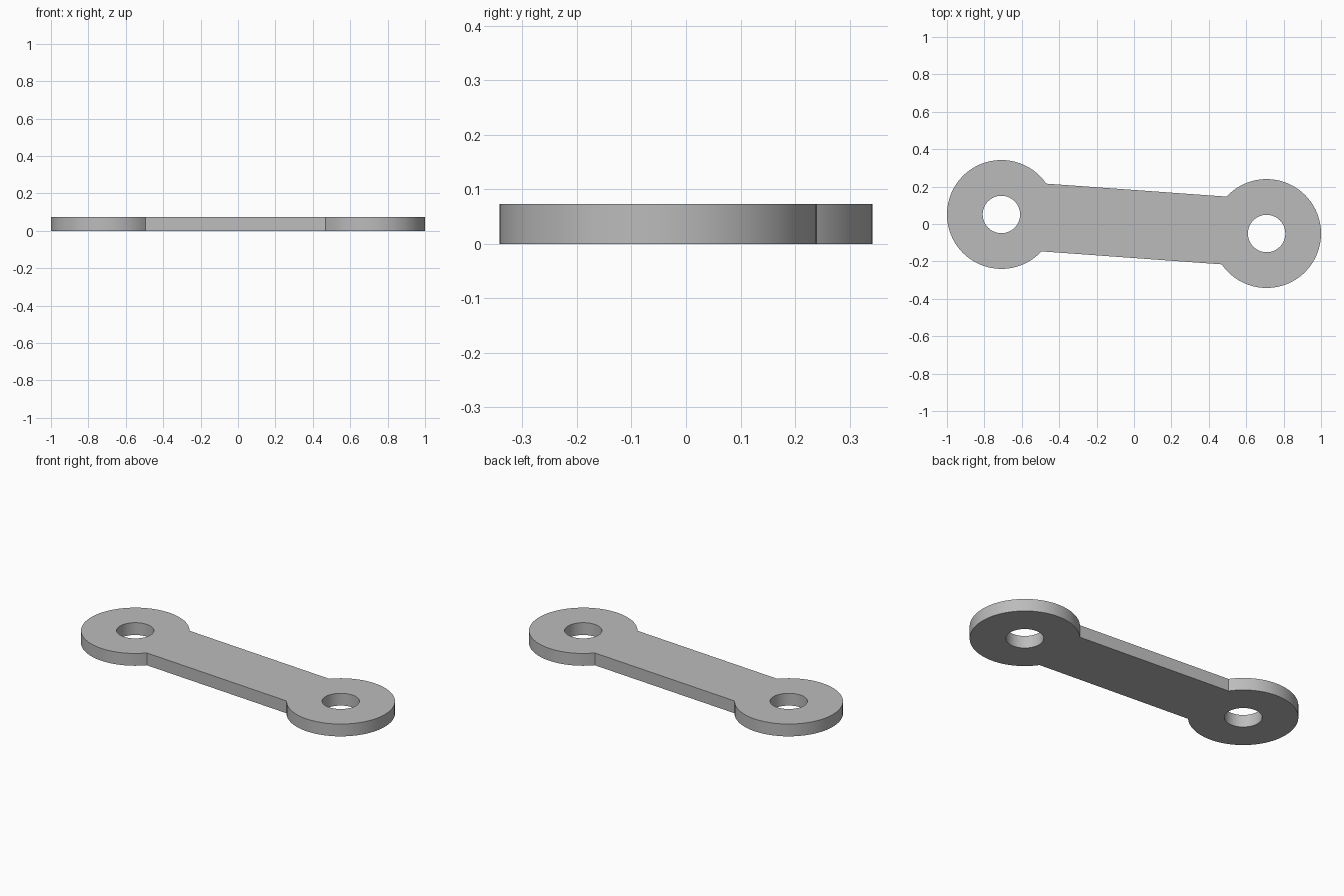
import bpy, bmesh, math
from mathutils import Vector

if "Cube" in bpy.data.objects:
    bpy.data.objects.remove(bpy.data.objects["Cube"])

THICK = 0.073
EYE = Vector((0.709, -0.051))     # centre of one eye; the other is opposite
R_EYE, R_HOLE, HALF_BAR = 0.291, 0.1, 0.1815
SEGS = 64

steel = bpy.data.materials.new("plain_grey")
steel.use_nodes = True
grey = (0.5, 0.5, 0.5, 1)
steel.diffuse_color = grey
steel.node_tree.nodes["Principled BSDF"].inputs["Base Color"].default_value = grey


def arc(centre, radius, start, sweep, count):
    return [centre + radius * Vector((math.cos(start + sweep * i / count),
                                      math.sin(start + sweep * i / count)))
            for i in range(count + (sweep < 2 * math.pi))]


# Outline: an arc round each eye, joined by the straight bar edges
tilt = math.atan2(EYE.y, EYE.x)
neck = math.asin(HALF_BAR / R_EYE)
sweep = 2 * (math.pi - neck)
outline = []
for centre, turn in ((EYE, 0), (-EYE, math.pi)):
    outline += arc(centre, R_EYE, tilt + turn - math.pi + neck, sweep, SEGS)
holes = [arc(c, R_HOLE, 0, 2 * math.pi, SEGS) for c in (EYE, -EYE)]

# Fill between the outline and the holes, then extrude to thickness
bm = bmesh.new()
edges = []
for loop in [outline] + holes:
    verts = [bm.verts.new((p.x, p.y, 0)) for p in loop]
    edges += [bm.edges.new((a, b)) for a, b in zip(verts, verts[1:] + verts[:1])]
bmesh.ops.triangle_fill(bm, use_beauty=True, edges=edges, normal=(0, 0, 1))
top = bmesh.ops.extrude_face_region(bm, geom=bm.faces[:])["geom"]
bmesh.ops.translate(bm, vec=(0, 0, THICK),
                    verts=[v for v in top if isinstance(v, bmesh.types.BMVert)])
bmesh.ops.recalc_face_normals(bm, faces=bm.faces[:])

mesh = bpy.data.meshes.new("link_plate")
bm.to_mesh(mesh)
bm.free()
mesh.materials.append(steel)
plate = bpy.data.objects.new("link_plate", mesh)
bpy.context.collection.objects.link(plate)

# Smooth round walls, sharp rims and necks
bpy.ops.object.select_all(action="DESELECT")
plate.select_set(True)
bpy.context.view_layer.objects.active = plate
bpy.ops.object.shade_smooth_by_angle(angle=math.radians(30))
